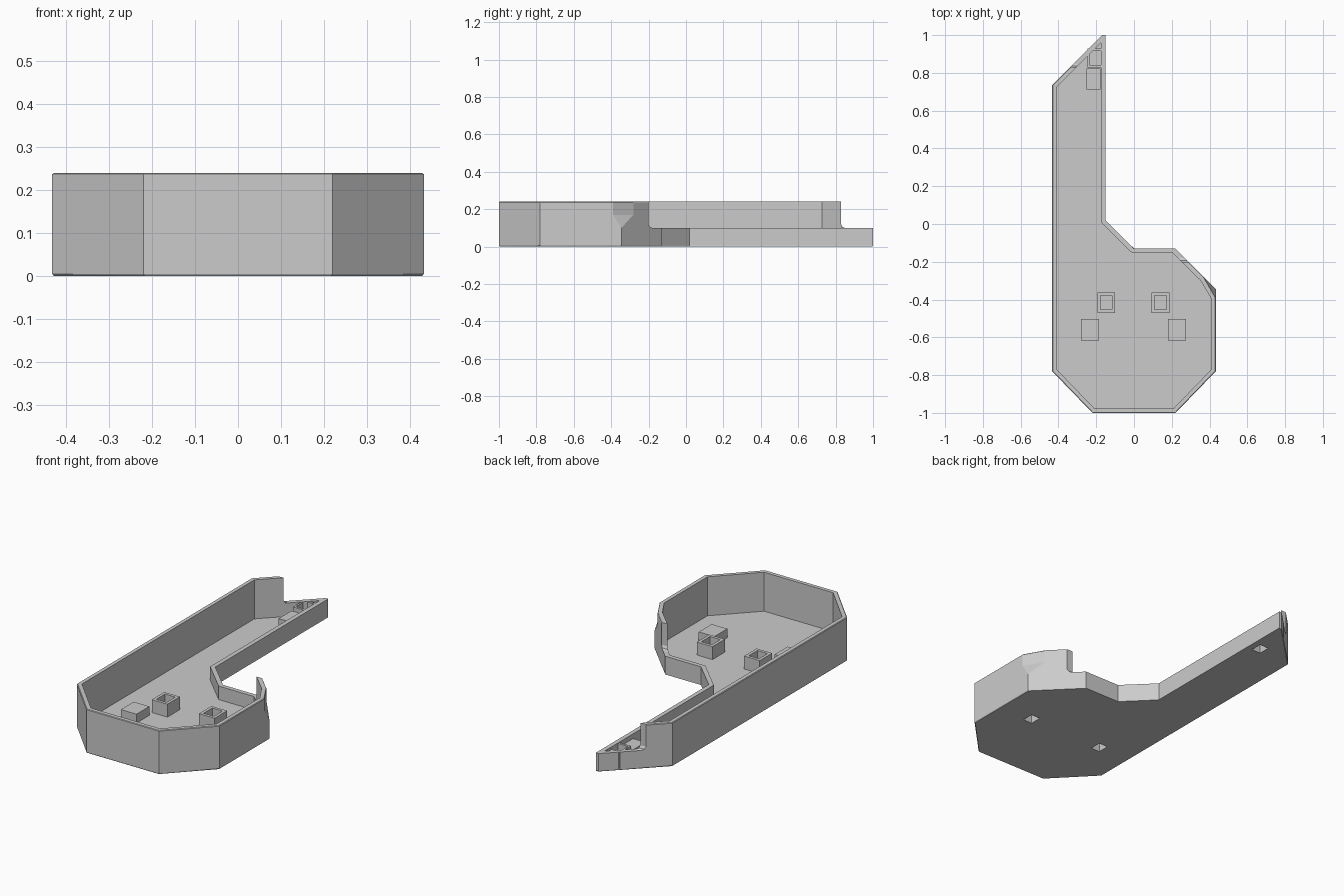
import bpy
import bmesh

cube = bpy.data.objects.get("Cube")
if cube:
    bpy.data.objects.remove(cube, do_unlink=True)

grey = bpy.data.materials.new("plain_grey")
grey.use_nodes = True
grey.diffuse_color = (0.6, 0.6, 0.6, 1)
grey.node_tree.nodes["Principled BSDF"].inputs["Base Color"].default_value = (0.6, 0.6, 0.6, 1)


def loft(name, rings):
    """Closed solid through stacked outlines, given as (z, points)."""
    bm = bmesh.new()
    loops = [[bm.verts.new((x, y, z)) for x, y in pts] for z, pts in rings]
    n = len(loops[0])
    for low, high in zip(loops, loops[1:]):
        for i in range(n):
            j = (i + 1) % n
            bm.faces.new((low[i], low[j], high[j], high[i]))
    bm.faces.new(loops[0][::-1])
    bm.faces.new(loops[-1])
    # Concave caps need valid normals before they are triangulated
    bm.normal_update()
    bmesh.ops.triangulate(bm, faces=bm.faces[:])
    bmesh.ops.recalc_face_normals(bm, faces=bm.faces[:])
    mesh = bpy.data.meshes.new(name)
    bm.to_mesh(mesh)
    bm.free()
    mesh.materials.append(grey)
    obj = bpy.data.objects.new(name, mesh)
    bpy.context.collection.objects.link(obj)
    return obj


def block(name, x, y, w, d, z0, z1):
    pts = [(x - w / 2, y - d / 2), (x + w / 2, y - d / 2),
           (x + w / 2, y + d / 2), (x - w / 2, y + d / 2)]
    return loft(name, [(z0, pts), (z1, pts)])


def cut(obj, cutter):
    """Subtract a cutter and bake the result."""
    cutter.hide_render = True
    mod = obj.modifiers.new("cut", "BOOLEAN")
    mod.operation = "DIFFERENCE"
    mod.solver = "EXACT"
    mod.object = cutter
    graph = bpy.context.evaluated_depsgraph_get()
    mesh = bpy.data.meshes.new_from_object(obj.evaluated_get(graph))
    obj.modifiers.clear()
    obj.data = mesh


def discard(cutter):
    bpy.data.objects.remove(cutter, do_unlink=True)


def shrink(pts):
    return [(x * 0.992, y * 0.997) for x, y in pts]


# Tray shell: the rear corner is trimmed more on its upper half
def outline(corner_y):
    return [(-0.22, -1), (0.22, -1), (0.433, -0.78), (0.433, corner_y),
            (0.37, -0.282), (0.218, -0.13), (0, -0.13), (-0.152, 0.02),
            (-0.152, 1), (-0.168, 1), (-0.433, 0.737), (-0.433, -0.78)]


base, top = outline(-0.345), outline(-0.39)
tray = loft("tray", [(0, shrink(base)), (0.005, base), (0.1, base),
                     (0.17, top), (0.237, top), (0.24, shrink(top))])

# Hollow interior
inside = [(-0.21, -0.976), (0.21, -0.976), (0.409, -0.77), (0.409, -0.395),
          (0.353, -0.3), (0.206, -0.154), (-0.01, -0.154), (-0.176, 0.01),
          (-0.176, 0.959), (-0.409, 0.726), (-0.409, -0.77)]
cavity = loft("cavity_cutter", [(0.026, inside), (0.4, inside)])
cut(tray, cavity)
discard(cavity)


# Lowered rear walls with a small slope at each step
def step(s):
    return [(0.6, -0.2 + s), (0.6, 1.2), (-0.6, 1.2), (-0.6, 0.83 + s),
            (-0.3, 0.83 + s), (-0.3, -0.2 + s)]


notch = loft("step_cutter", [(0.1, step(0.02)), (0.105, step(0.007)),
                             (0.118, step(0)), (0.4, step(0))])
cut(tray, notch)
discard(notch)

# Capped bosses, hollow from below through the floor
for name, x, y, w in (("right_boss", -0.233, -0.56, 0.095),
                      ("left_boss", 0.228, -0.56, 0.095),
                      ("rear_boss", -0.215, 0.768, 0.075)):
    boss = block(name, x, y, w, 0.112, 0.01, 0.075)
    hole = block("socket_cutter", x, y, 0.055, 0.065, -0.1, 0.06)
    cut(boss, hole)
    cut(tray, hole)
    discard(hole)

# Posts with a recess in the top
for name, x, y, w, d in (("right_post", -0.147, -0.416, 0.095, 0.108),
                         ("left_post", 0.14, -0.416, 0.095, 0.108),
                         ("rear_post", -0.205, 0.878, 0.08, 0.1)):
    post = block(name, x, y, w, d, 0.01, 0.097)
    hole = block("recess_cutter", x, y, 0.062, 0.075, 0.045, 0.3)
    cut(post, hole)
    discard(hole)
